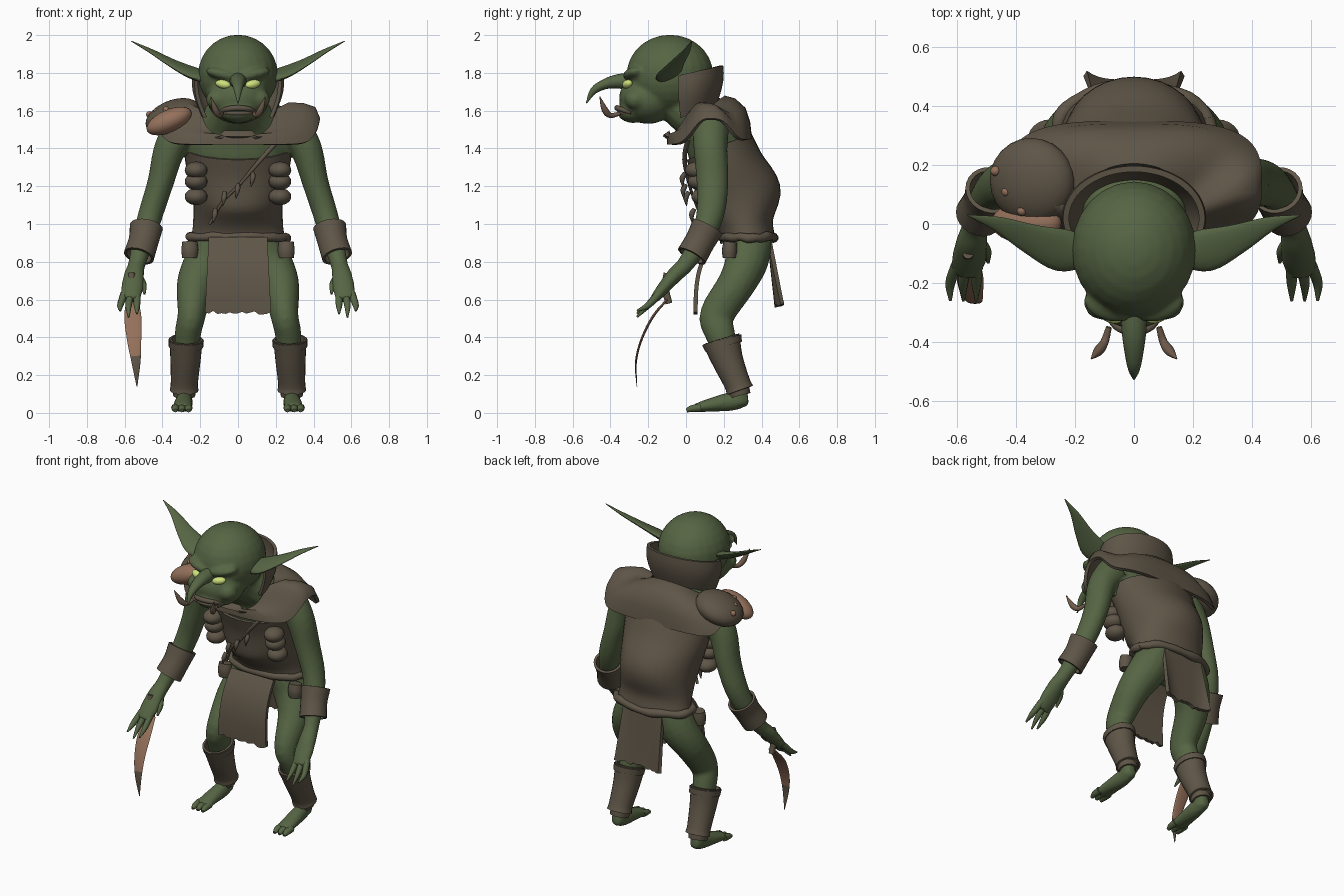
import bpy, bmesh, math, random
from mathutils import Vector, Matrix, Euler

random.seed(4)
if "Cube" in bpy.data.objects:
    bpy.data.objects.remove(bpy.data.objects["Cube"])

X, Z = Vector((1, 0, 0)), Vector((0, 0, 1))
SIDES = ((1, "left"), (-1, "right"))


def material(name, *rgb):
    mat = bpy.data.materials.new(name)
    mat.use_nodes = True
    mat.diffuse_color = (*rgb, 1)
    mat.node_tree.nodes["Principled BSDF"].inputs["Base Color"].default_value = (*rgb, 1)
    return mat


green = material("green skin", .093, .13, .057)
leather = material("brown leather", .113, .091, .063)
copper = material("copper", .3, .165, .105)
tusk = material("dark tusk", .16, .105, .072)
glow = material("yellow eye", .62, .75, .2)


def finish(bm, name, mat, second=None, rule=None):
    """Turn a bmesh into a smooth-shaded object; faces passing the rule get the second material."""
    bmesh.ops.recalc_face_normals(bm, faces=bm.faces)
    for face in bm.faces:
        face.smooth = True
        if rule and rule(face):
            face.material_index = 1
    mesh = bpy.data.meshes.new(name)
    bm.to_mesh(mesh)
    bm.free()
    mesh.materials.append(mat)
    if second:
        mesh.materials.append(second)
    mesh.set_sharp_from_angle(angle=math.radians(50))
    obj = bpy.data.objects.new(name, mesh)
    bpy.context.scene.collection.objects.link(obj)
    return obj


def thicken(bm, faces, thick):
    """Add an inner wall and close the rims."""
    bmesh.ops.recalc_face_normals(bm, faces=faces)
    bm.normal_update()
    verts = {v for f in faces for v in f.verts}
    rims = [e for e in {e for f in faces for e in f.edges} if len(e.link_faces) == 1]
    inner = {v: bm.verts.new(v.co - v.normal * thick) for v in verts}
    for f in faces:
        bm.faces.new([inner[v] for v in reversed(f.verts)])
    for a, b in [e.verts for e in rims]:
        bm.faces.new((a, b, inner[b], inner[a]))


def loft(bm, rows, closed=True, cap=False, thick=0):
    """Bridge rows of points with quads, optionally capping or thickening them."""
    rows = [[bm.verts.new(p) for p in row] for row in rows]
    n = len(rows[0])
    faces = []
    for a, b in zip(rows, rows[1:]):
        for i in range(n if closed else n - 1):
            k = (i + 1) % n
            faces.append(bm.faces.new((a[i], a[k], b[k], b[i])))
    if cap:
        faces += [bm.faces.new(rows[0]), bm.faces.new(rows[-1])]
    if thick:
        thicken(bm, faces, thick)


def spline(points, steps):
    """Catmull-Rom interpolation of position and radii together."""
    pts = [Vector(p if len(p) == 5 else (*p, p[-1])) for p in points]
    pts = [pts[0] * 2 - pts[1]] + pts + [pts[-1] * 2 - pts[-2]]
    out = []
    for a, b, c, d in zip(pts, pts[1:], pts[2:], pts[3:]):
        for k in range(steps):
            t = k / steps
            out.append((b * 2 + (c - a) * t + (a * 2 - b * 5 + c * 4 - d) * t * t
                        + (b * 3 - a - c * 3 + d) * t ** 3) / 2)
    return out + [pts[-2]]


def tube(bm, points, ref=X, s=1, sides=16, steps=4, cap=True, thick=0):
    """Sweep an ellipse along points (x, y, z, radius[, second radius])."""
    path = spline(points, steps)
    centres = [Vector((p[0] * s, p[1], p[2])) for p in path]
    rows = []
    for i, (p, c) in enumerate(zip(path, centres)):
        t = (centres[min(i + 1, len(path) - 1)] - centres[max(i - 1, 0)]).normalized()
        u = (ref - t * ref.dot(t)).normalized()
        v = t.cross(u)
        angles = [math.tau * k / sides for k in range(sides)]
        rows.append([c + u * max(p[3], .002) * math.cos(a) + v * max(p[4], .002) * math.sin(a)
                     for a in angles])
    loft(bm, rows, True, cap, thick)


def ball(bm, loc, radii, s=1, rot=(0, 0, 0)):
    turn = Euler((rot[0], rot[1] * s, rot[2] * s)).to_matrix().to_4x4()
    place = Matrix.Translation((loc[0] * s, loc[1], loc[2]))
    bmesh.ops.create_uvsphere(bm, u_segments=24, v_segments=14, radius=1,
                              matrix=place @ turn @ Matrix.Diagonal((*radii, 1)))


def tube_part(name, mat, points, **options):
    bm = bmesh.new()
    tube(bm, points, **options)
    return finish(bm, name, mat)


def ball_part(name, mat, *args):
    bm = bmesh.new()
    ball(bm, *args)
    return finish(bm, name, mat)


# Body, limbs and head fused into one skin
bm = bmesh.new()
tube(bm, [(0, .32, .82, .17, .1), (0, .31, .95, .22, .13), (0, .27, 1.15, .23, .17), (0, .17, 1.38, .28, .16),
          (0, .1, 1.52, .25, .13), (0, 0, 1.62, .15, .13), (0, -.1, 1.7, .12, .12)])
ball(bm, (0, -.085, 1.79), (.212, .23, .212))
ball(bm, (0, -.2, 1.665), (.165, .155, .135))
ball(bm, (0, -.28, 1.595), (.1, .085, .06))
for s, side in SIDES:
    ball(bm, (.085, -.28, 1.795), (.09, .05, .03), s, (0, -.2, .3))
    ball(bm, (.11, -.265, 1.66), (.06, .06, .055), s)
    tube(bm, [(.28, .13, 1.52, .1), (.36, .13, 1.4, .085, .09), (.41, .14, 1.22, .07, .085),
              (.46, .13, 1.06, .066, .075), (.5, .08, .92, .06), (.535, 0, .79, .046),
              (.55, -.06, .73, .054, .042), (.56, -.12, .66, .06, .034), (.57, -.17, .6, .052, .024)], s=s)
    tube(bm, [(.11, .33, .92, .11, .13), (.17, .32, .8, .115, .115), (.225, .265, .68, .1, .1),
              (.245, .165, .52, .075, .092), (.265, .18, .42, .07, .08), (.275, .24, .25, .06),
              (.285, .28, .12, .045), (.285, .28, .05, .045)], s=s)
    tube(bm, [(.285, .33, .07, .03), (.285, .25, .062, .045, .05), (.292, .12, .04, .052, .035),
              (.295, .05, .026, .055, .022)], s=s)
skin = finish(bm, "body", green)
remesh = skin.modifiers.new("fuse", "REMESH")
remesh.mode, remesh.voxel_size, remesh.use_smooth_shade = "VOXEL", .012, True
smooth = skin.modifiers.new("soften", "SMOOTH")
smooth.factor, smooth.iterations = .5, 4

# Nose and mouth
tube_part("nose", green, [(0, -.26, 1.755, .048, .05), (0, -.36, 1.755, .042, .038),
                          (0, -.43, 1.74, .033, .027), (0, -.49, 1.705, .021, .019), (0, -.527, 1.64, .003)])
tube_part("upper_lip", leather, [(-.095, -.29, 1.59, .01), (-.06, -.345, 1.608, .014), (0, -.365, 1.614, .015),
                                 (.06, -.345, 1.608, .014), (.095, -.29, 1.59, .01)], ref=Z)
ball_part("lower_lip", leather, (0, -.31, 1.587), (.085, .058, .022))

for s, side in SIDES:
    # Ears, eyes and tusks
    tube_part(side + "_ear", green, [(.16, -.1, 1.775, .05, .03), (.24, -.09, 1.8, .075, .022),
                                     (.35, -.05, 1.853, .052, .014), (.46, 0, 1.915, .026, .009),
                                     (.565, .03, 1.968, .002)], ref=Vector((0, .9, .35)), s=s)
    ball_part(side + "_eye", glow, (.079, -.31, 1.74), (.043, .025, .023), s, (0, -.2, .35))
    tube_part(side + "_tusk", tusk, [(.085, -.35, 1.585, .01), (.1, -.4, 1.575, .014),
                                     (.12, -.43, 1.605, .017), (.145, -.457, 1.675, .002)], s=s)
    # Fingers, thumb and toes
    bm = bmesh.new()
    for k in range(3):
        tip = .535 + k * .044
        low = .525 - .02 * math.sin(k * 2)
        tube(bm, [(.535 + k * .033, -.14, .635, .021), (tip, -.2, .57, .017), (tip, -.26, low, .005)],
             s=s, sides=8)
    tube(bm, [(.53, -.05, .73, .022), (.502, -.09, .68, .018), (.495, -.13, .63, .006)], s=s, sides=8)
    for k in range(3):
        x = .262 + k * .035
        tube(bm, [(x, .08, .028, .022), (x, .03, .022, .02, .018), (x, .003, .012, .01)], s=s, sides=8)
    finish(bm, side + "_digits", green)

    # Bracer and boot with straps
    tube_part(side + "_bracer", leather, [(.485, .115, .985, .088), (.5, .075, .91, .08), (.525, .03, .83, .082)],
              s=s, sides=24, cap=False, thick=.015)
    tube_part(side + "_boot", leather, [(.275, .185, .39, .088, .102), (.278, .22, .28, .08, .083),
                                        (.284, .27, .16, .072, .07), (.285, .285, .12, .076, .074)],
              s=s, sides=24, cap=False, thick=.012)
    bm = bmesh.new()
    tube(bm, [(.275, .19, .385, .094, .107), (.276, .2, .35, .092, .1)], s=s, cap=False, thick=.012)
    tube(bm, [(.284, .275, .125, .062), (.285, .285, .09, .058)], s=s, cap=False, thick=.012)
    finish(bm, side + "_boot_straps", leather)

    # Pouches on the chest and the belt
    bm = bmesh.new()
    for z in (1.285, 1.225, 1.145):
        ball(bm, (.222, .38 - z / 4, z), (.06, .065, .045), s)
    tube(bm, [(.255, .235, .905, .04, .035), (.255, .23, .86, .045, .04), (.255, .23, .82, .04, .035)], s=s)
    finish(bm, side + "_pouches", leather)

# Leather jerkin with its rolled belt
tube_part("jerkin", leather, [(0, .325, .92, .25, .145), (0, .31, 1.0, .238, .155), (0, .28, 1.14, .24, .228),
                              (0, .22, 1.3, .274, .195), (0, .175, 1.41, .29, .185)],
          sides=32, cap=False, thick=.015)
ring = [math.tau * k / 24 for k in range(26)]
tube_part("belt", leather, [(.258 * math.cos(a), .325 + .142 * math.sin(a), .93 + random.uniform(-.006, .006),
                             random.uniform(.02, .028)) for a in ring], ref=Z, sides=10, steps=2)


# Shoulder mantle: rings from the neckline out over the shoulders, arched above each arm
def mantle_row(rx, ry, cy, front, flank, back, power):
    row = []
    for k in range(96):
        angle = math.tau * (k + .5) / 96
        c, n = math.cos(angle), math.sin(angle)
        bend = power if n > 0 else (power + 1) / 2
        level = (front + back) / 2 + (back - front) / 2 * n
        lift = abs(c) ** 12
        row.append((math.copysign(rx * abs(c) ** bend, c), cy + math.copysign(ry * abs(n) ** bend, n),
                    level * (1 - lift) + flank * lift))
    return row


bm = bmesh.new()
loft(bm, [mantle_row(.2, .155, .05, 1.455, 1.61, 1.68, 1), mantle_row(.27, .18, .08, 1.465, 1.645, 1.665, .9),
          mantle_row(.35, .205, .11, 1.475, 1.64, 1.615, .75), mantle_row(.41, .22, .12, 1.45, 1.62, 1.54, .65),
          mantle_row(.435, .225, .125, 1.42, 1.56, 1.45, .6)], thick=.02)
finish(bm, "shoulder_mantle", leather)

# Standing collar bulging behind the head
bm = bmesh.new()
arc = [math.radians(-20 + 220 * k / 40) for k in range(41)]
loft(bm, [[((.195 + .05 * math.sin(v * 2)) * math.cos(a), .02 + (.145 + .035 * math.sin(v * 2)) * math.sin(a),
            1.58 + .06 * math.sin(a) + v * (.22 - .02 * math.sin(a))) for a in arc]
          for v in (0, .2, .4, .6, .8, 1)], closed=False, thick=.02)
finish(bm, "collar", leather)

# Front and back loin cloths with ragged hems
for name, half, top, drop, flare, low, curl in (("front_cloth", .155, .15, -.11, 3, .53, 0),
                                                ("back_cloth", .14, .45, .04, 1, .57, .03)):
    rows = []
    for j in range(11):
        v = j / 10
        y = top + drop * (1 - (1 - v) ** flare)
        rows.append([((half + .02 * v) * i / 8, y + curl * v * (i / 8) ** 4,
                      .93 + (low - .93) * v + (random.uniform(-.01, .01) if j == 10 else 0))
                     for i in range(-8, 9)])
    bm = bmesh.new()
    loft(bm, rows, closed=False, thick=.022)
    finish(bm, name, leather)

# Bandolier cord and hanging teeth
tube_part("bandolier", leather, [(.22, .01, 1.45, .013), (.12, -.008, 1.34, .012), (0, .02, 1.2, .008),
                                 (-.08, .048, 1.12, .008), (-.15, .095, 1.0, .008)])
bm = bmesh.new()
for x, y, z in ((.08, -.005, 1.27), (.0, .0, 1.21), (-.07, .015, 1.17), (-.12, .045, 1.08)):
    tube(bm, [(x, y, z, .011), (x - .003, y - .015, z - .03, .014), (x - .012, y - .012, z - .075, .002)], sides=8)
finish(bm, "hanging_teeth", leather)

# Studded shoulder pad with a copper plate across its front
ball_part("shoulder_pad", leather, (-.345, .145, 1.57), (.152, .148, .084), 1, (.1, -.38, 0))
ball_part("pad_front_plate", copper, (-.365, .005, 1.545), (.128, .072, .06), 1, (0, -.42, 0))
bm = bmesh.new()
for spot in ((-.47, .18, 1.58), (-.432, .11, 1.597), (-.38, .045, 1.605)):
    ball(bm, spot, (.017, .017, .017))
finish(bm, "pad_studs", copper)

# Curved knife in the right hand
tube_part("knife_handle", leather, [(-.563, -.1, .74, .018), (-.563, -.11, .66, .02), (-.56, -.09, .58, .018)])
bm = bmesh.new()
tube(bm, [(-.56, -.1, .6, .03, .006), (-.557, -.175, .51, .045, .007), (-.55, -.235, .39, .038, .006),
          (-.54, -.265, .27, .024, .005), (-.535, -.26, .14, .002)], steps=8)
finish(bm, "knife_blade", copper, leather, lambda f: f.calc_center_median().z < .3)
